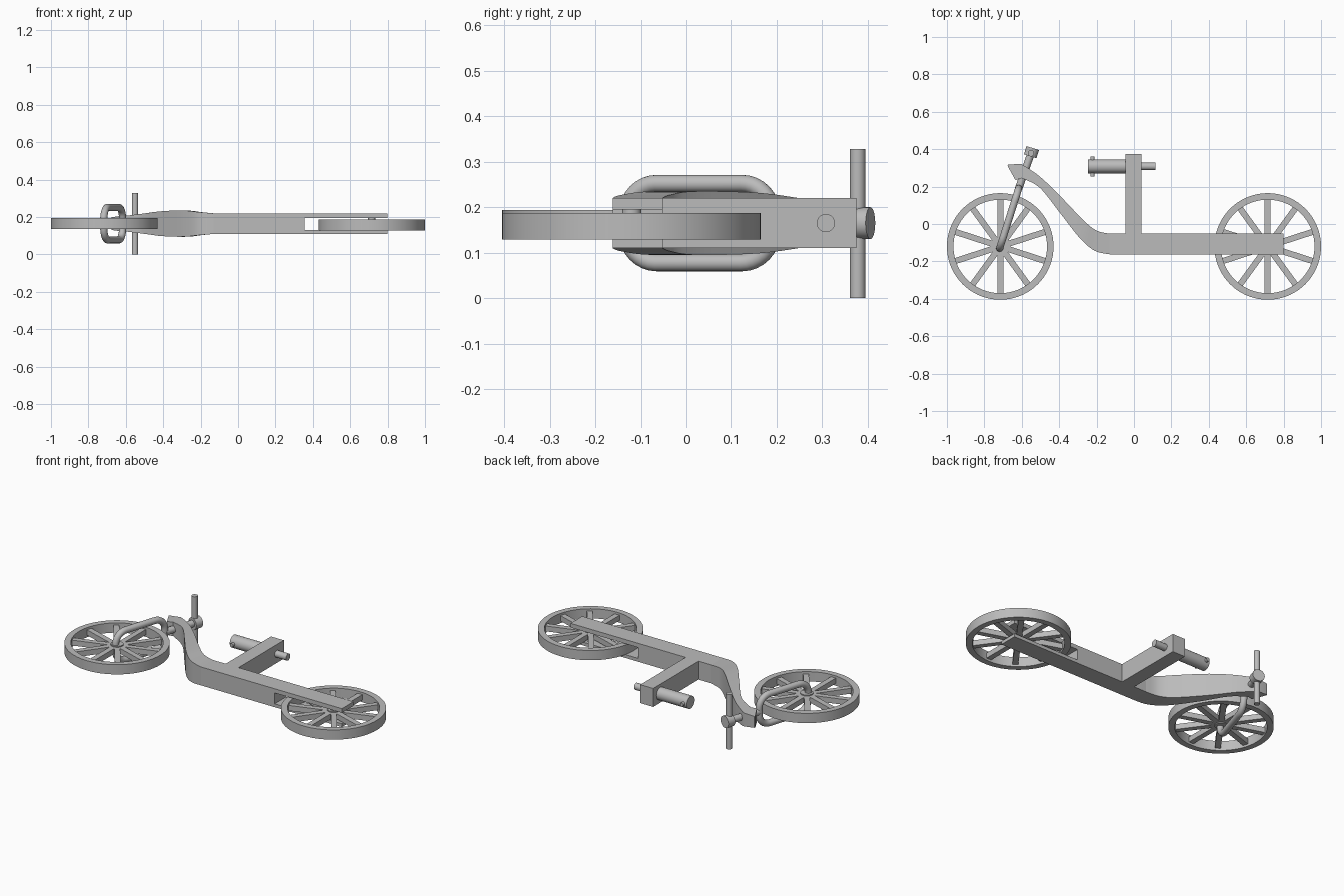
import bpy, bmesh, math
from mathutils import Vector

cube = bpy.data.objects.get("Cube")
if cube:
    bpy.data.objects.remove(cube)

grey = bpy.data.materials.new("plain grey")
grey.use_nodes = True
colour = (0.5, 0.5, 0.5, 1)
grey.diffuse_color = colour
grey.node_tree.nodes["Principled BSDF"].inputs["Base Color"].default_value = colour
MID = 0.165


def finish(name, bm, smooth=True):
    bmesh.ops.recalc_face_normals(bm, faces=bm.faces)
    mesh = bpy.data.meshes.new(name)
    bm.to_mesh(mesh)
    bm.free()
    obj = bpy.data.objects.new(name, mesh)
    bpy.context.collection.objects.link(obj)
    mesh.materials.append(grey)
    if smooth:
        bpy.ops.object.select_all(action='DESELECT')
        obj.select_set(True)
        bpy.context.view_layer.objects.active = obj
        bpy.ops.object.shade_smooth_by_angle(angle=math.radians(35))
    return obj


def loft(name, rings, closed=False):
    bm = bmesh.new()
    loops = [[bm.verts.new(p) for p in ring] for ring in rings]
    n = len(loops[0])
    pairs = list(zip(loops, loops[1:])) + ([(loops[-1], loops[0])] if closed else [])
    for a, b in pairs:
        for i in range(n):
            j = (i + 1) % n
            bm.faces.new((a[i], a[j], b[j], b[i]))
    if not closed:
        bm.faces.new(loops[0])
        bm.faces.new(loops[-1])
    return finish(name, bm)


def box(name, x0, x1, y0, y1, z0, z1):
    bm = bmesh.new()
    bmesh.ops.create_cube(bm, size=1)
    for v in bm.verts:
        v.co = ((x0, x1)[v.co.x > 0], (y0, y1)[v.co.y > 0], (z0, z1)[v.co.z > 0])
    return finish(name, bm, False)


def rod(name, start, end, radius, segments=32):
    a, b = Vector(start), Vector(end)
    bm = bmesh.new()
    bmesh.ops.create_cone(bm, cap_ends=True, segments=segments, radius1=radius,
                          radius2=radius, depth=(b - a).length)
    bm.transform((b - a).to_track_quat('Z', 'Y').to_matrix().to_4x4())
    bmesh.ops.translate(bm, vec=(a + b) / 2, verts=bm.verts)
    return finish(name, bm)


def wheel(name, x, y, z):
    # Rim with a rectangular section
    rings = []
    for i in range(72):
        t = math.tau * i / 72
        rings.append([(x + r * math.cos(t), y + r * math.sin(t), z + h)
                      for r, h in ((0.25, -0.029), (0.285, -0.029), (0.285, 0.029), (0.25, 0.029))])
    loft(name + "_rim", rings, True)
    rod(name + "_hub", (x, y, z - 0.022), (x, y, z + 0.022), 0.035)
    # Ten square spokes
    for i in range(10):
        t = math.tau * i / 10 + math.pi / 2
        spoke = box(f"{name}_spoke_{i + 1}", 0.015, 0.255, -0.016, 0.016, -0.016, 0.016)
        spoke.location = (x, y, z)
        spoke.rotation_euler.z = t


wheel("front_wheel", -0.715, -0.12, MID)
wheel("rear_wheel", 0.715, -0.12, 0.158)
rod("rear_axle", (0.715, -0.12, 0.12), (0.715, -0.12, 0.21), 0.021)

# Straight beam with two rear arms
box("main_beam", -0.13, 0.355, -0.162, -0.052, 0.11, 0.22)
box("lower_rear_arm", 0.355, 0.8, -0.162, -0.052, 0.11, 0.13)
box("upper_rear_arm", 0.355, 0.8, -0.162, -0.052, 0.195, 0.22)

# Curved neck: upper edge x, y, lower edge x, y, half thickness
keys = [Vector(k) for k in (
    (-0.13, -0.052, -0.13, -0.162, 0.055),
    (-0.20, -0.035, -0.21, -0.143, 0.062),
    (-0.27, 0.02, -0.29, -0.075, 0.070),
    (-0.40, 0.155, -0.40, 0.065, 0.067),
    (-0.505, 0.255, -0.505, 0.195, 0.054),
    (-0.60, 0.320, -0.60, 0.245, 0.042))]
sections = []
for i in range(len(keys) - 1):
    p0, p1, p2 = keys[max(i - 1, 0)], keys[i], keys[i + 1]
    p3 = keys[min(i + 2, len(keys) - 1)]
    for s in range(6):
        t = s / 6
        sections.append(p1 + (p2 - p0) * (t / 2) + (2 * p0 - 5 * p1 + 4 * p2 - p3) * (t * t / 2)
                        + (3 * p1 - p0 - 3 * p2 + p3) * (t ** 3 / 2))
sections += [keys[-1], Vector((-0.61, 0.322, -0.634, 0.235, 0.04)),
             Vector((-0.674, 0.317, -0.676, 0.311, 0.034))]
loft("curved_neck", [[(a, b, MID - h), (a, b, MID + h), (c, d, MID + h), (c, d, MID - h)]
                     for a, b, c, d, h in sections])

# Seat post and padded crosspiece
box("seat_post", -0.045, 0.04, -0.06, 0.375, 0.11, 0.22)
rod("seat_bar", (-0.04, 0.308, MID), (0.115, 0.308, MID), 0.02)
rod("seat_roll", (-0.245, 0.308, MID), (-0.04, 0.308, MID), 0.037)
rod("seat_pin", (-0.222, 0.255, MID), (-0.222, 0.36, MID), 0.011, 16)

# Fork loop lying in the steering plane
axis = Vector((0.165, 0.52, 0)).normalized()
hub = Vector((-0.718, -0.13, MID))
length, half, corner = 0.335, 0.087, 0.068
rings = []
for k in range(4):
    su = (1, -1, -1, 1)[k]
    sz = (1, 1, -1, -1)[k]
    for s in range(9):
        t = math.pi / 2 * (k + s / 8)
        u = length / 2 + su * (length / 2 - corner) + corner * math.cos(t)
        w = sz * (half - corner) + corner * math.sin(t)
        out = axis * math.cos(t) + Vector((0, 0, math.sin(t)))
        side = axis.cross(Vector((0, 0, 1)))
        centre = hub + axis * u + Vector((0, 0, w))
        rings.append([centre + 0.019 * (out * math.cos(a) + side * math.sin(a))
                      for a in (math.tau * j / 20 for j in range(20))])
loft("fork_loop", rings, True)

# Steering stem, cap and handlebar
top = Vector((-0.548, 0.384, MID))
rod("steering_stem", hub + axis * length, top, 0.02)
rod("stem_cap", top - axis * 0.023, top + axis * 0.023, 0.035)
rod("handlebar", (-0.551, 0.378, 0), (-0.551, 0.378, 0.328), 0.017)
